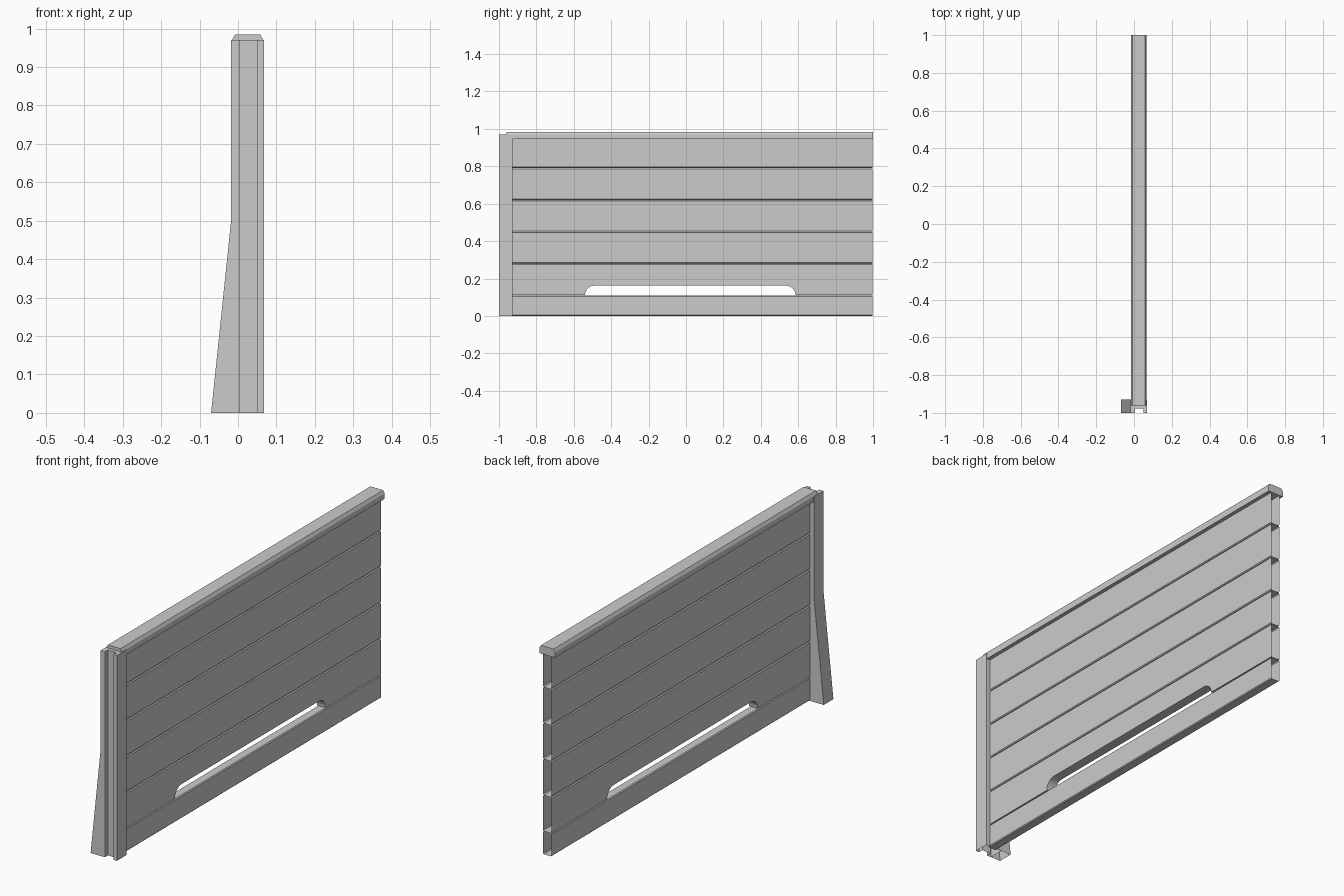
import bpy, bmesh, math
from mathutils import Vector

cube = bpy.data.objects.get("Cube")
if cube:
    bpy.data.objects.remove(cube)

grey = bpy.data.materials.new("plain grey")
grey.use_nodes = True
grey.diffuse_color = (0.6, 0.6, 0.6, 1)
grey.node_tree.nodes["Principled BSDF"].inputs["Base Color"].default_value = (0.6, 0.6, 0.6, 1)


def prism(name, outline, axis, start, end, open_side=None, chamfer=0):
    """Extrude a 2D outline along an axis; drop faces looking along open_side."""
    bm = bmesh.new()

    def place(p, t):
        c = list(p)
        c.insert(axis, t)
        return bm.verts.new(c)

    base = bm.faces.new([place(p, start) for p in outline])
    ext = bmesh.ops.extrude_face_region(bm, geom=[base])
    shift = Vector((0, 0, 0))
    shift[axis] = end - start
    bmesh.ops.translate(bm, vec=shift, verts=[v for v in ext["geom"] if isinstance(v, bmesh.types.BMVert)])
    bmesh.ops.recalc_face_normals(bm, faces=bm.faces[:])
    # Chamfer only the long edges along the top and bottom
    if chamfer:
        low, high = min(v.co.z for v in bm.verts), max(v.co.z for v in bm.verts)
        edges = [e for e in bm.edges
                 if abs(e.verts[0].co.y - e.verts[1].co.y) > 0.1
                 and all(min(v.co.z - low, high - v.co.z) < 1e-4 for v in e.verts)]
        bmesh.ops.bevel(bm, geom=edges, offset=chamfer, segments=1, affect='EDGES')
    if open_side:
        side = Vector(open_side)
        reach = max(v.co.dot(side) for v in bm.verts)
        ends = [f for f in bm.faces
                if f.normal.dot(side) > 0.99 and abs(f.calc_center_median().dot(side) - reach) < 1e-3]
        bmesh.ops.delete(bm, geom=ends, context='FACES')
    mesh = bpy.data.meshes.new(name)
    bm.to_mesh(mesh)
    bm.free()
    mesh.materials.append(grey)
    obj = bpy.data.objects.new(name, mesh)
    bpy.context.collection.objects.link(obj)
    return obj


# Grooved end post with a sloping buttress, hollow underneath
left, right, front, back = -0.018, 0.068, -1.0, -0.928
post = [(left, front), (0.004, front), (0.004, -0.977), (0.05, -0.977),
        (0.05, front), (right, front), (right, back), (left, back)]
prism("end_post", post, 2, 0, 0.97, open_side=(0, 0, -1))
prism("post_buttress", [(left, 0), (left, 0.5), (-0.07, 0)], 1, front, back, open_side=(0, 0, -1))

# Stacked hollow boards, open at the far end
seams = [0, 0.11, 0.28, 0.45, 0.62, 0.79, 0.955]
gap = 0.001
near, far = -0.94, 0.998
for i, (z0, z1) in enumerate(zip(seams, seams[1:])):
    z0, z1 = (z0 + gap if i else 0), z1 - gap
    outline = [(far, z0), (far, z1), (near, z1), (near, z0)]
    if i == 1:
        # Drainage slot with rounded upper corners
        s0, s1, top, r = -0.54, 0.585, 0.162, 0.05
        arc = [math.radians(a) for a in range(0, 91, 15)]
        outline += [(s0 + r - r * math.cos(a), top - r + r * math.sin(a)) for a in arc]
        outline += [(s1 - r + r * math.sin(a), top - r + r * math.cos(a)) for a in arc]
        # Arc feet meet the board's lower edge
        outline = [(y, max(z, z0)) for y, z in outline]
    prism(f"board_{i + 1}", outline, 1 - 1, 0.003, 0.048, open_side=(0, 1, 0), chamfer=0.004)

# Chamfered top rail
rail = [(-0.016, 0.945), (0.066, 0.945), (0.066, 0.97), (0.058, 0.984),
        (-0.008, 0.984), (-0.016, 0.97)]
prism("top_rail", rail, 1, -0.96, 1.0)
